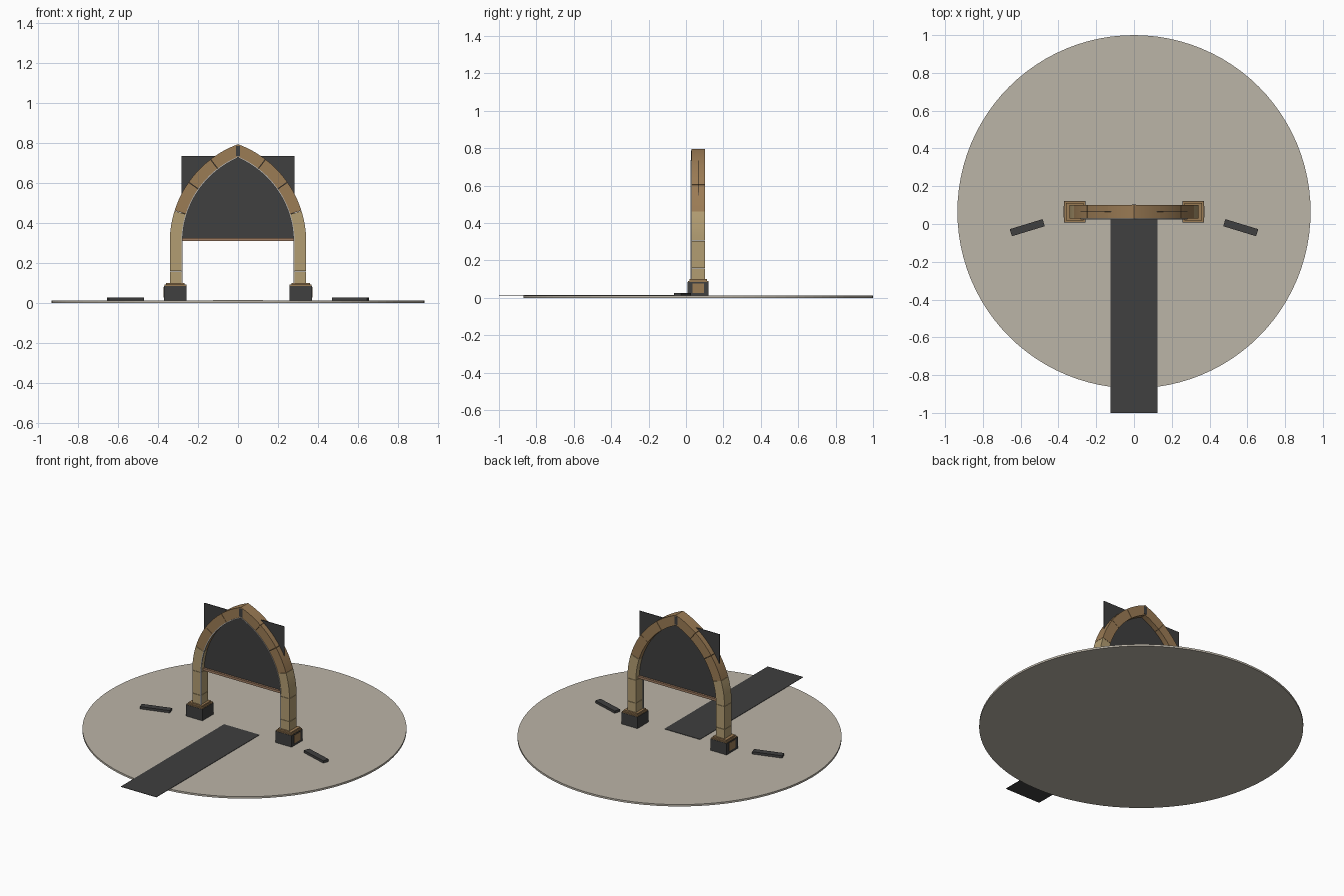
import bpy, bmesh, math
from mathutils import Matrix

cube = bpy.data.objects.get("Cube")
if cube:
    bpy.data.objects.remove(cube, do_unlink=True)


def material(name, r, g, b):
    m = bpy.data.materials.new(name)
    m.use_nodes = True
    m.diffuse_color = (r, g, b, 1)
    m.node_tree.nodes["Principled BSDF"].inputs["Base Color"].default_value = (r, g, b, 1)
    return m


SAND = material("pale sand", 0.50, 0.46, 0.39)
DARK = material("charcoal", 0.05, 0.05, 0.05)
TAN = material("tan stone", 0.45, 0.34, 0.17)
BROWN = material("brown stone", 0.33, 0.20, 0.09)
WOOD = material("reddish wood", 0.35, 0.20, 0.12)
GREY = material("light grey", 0.45, 0.44, 0.42)

YC = 0.065          # depth centre of the gate
SPRING = 0.305      # height where the arcs start
CX = -0.18          # arc centre of the +x half
R_OUT, R_IN = 0.522, 0.462
APEX = 70           # arc angle at the peak, degrees


def finish(name, bm, mat):
    bmesh.ops.recalc_face_normals(bm, faces=bm.faces)
    me = bpy.data.meshes.new(name)
    bm.to_mesh(me)
    bm.free()
    ob = bpy.data.objects.new(name, me)
    bpy.context.collection.objects.link(ob)
    me.materials.append(mat)
    return ob


def box(name, x, y, z, mat, turn=0):
    """Box from (min, max) ranges, turned about its own vertical axis."""
    bm = bmesh.new()
    bmesh.ops.create_cube(bm, size=1)
    size = [r[1] - r[0] for r in (x, y, z)]
    mid = [(r[0] + r[1]) / 2 for r in (x, y, z)]
    bm.transform(Matrix.Translation(mid) @ Matrix.Rotation(math.radians(turn), 4, 'Z')
                 @ Matrix.Diagonal((*size, 1)))
    return finish(name, bm, mat)


def side_range(s, a, b):
    return tuple(sorted((s * a, s * b)))


def arc_block(name, s, a0, a1, r0, r1, y0, y1, mat, steps=6):
    """Curved block of the pointed arch between two angles and two radii."""
    angles = [math.radians(a0 + (a1 - a0) * i / steps) for i in range(steps + 1)]

    def point(r, a):
        return s * max(0, CX + r * math.cos(a)), SPRING + r * math.sin(a)

    rows = []
    bm = bmesh.new()
    for a in angles:
        corners = [(r0, y0), (r1, y0), (r1, y1), (r0, y1)]
        row = []
        for r, y in corners:
            px, pz = point(r, a)
            row.append(bm.verts.new((px, y, pz)))
        rows.append(row)
    for p, q in zip(rows, rows[1:]):
        for k in range(4):
            n = (k + 1) % 4
            bm.faces.new((p[k], p[n], q[n], q[k]))
    bm.faces.new(rows[0])
    bm.faces.new(rows[-1])
    bmesh.ops.remove_doubles(bm, verts=bm.verts, dist=0.00001)
    ob = finish(name, bm, mat)
    bpy.context.view_layer.objects.active = ob
    ob.select_set(True)
    bpy.ops.object.shade_smooth_by_angle(angle=math.radians(30))
    ob.select_set(False)
    return ob


# Ground disc and path
bm = bmesh.new()
bmesh.ops.create_cone(bm, cap_ends=True, segments=96, radius1=0.935, radius2=0.935,
                      depth=0.012, matrix=Matrix.Translation((0, YC, 0.006)))
finish("ground_disc", bm, SAND)
box("path", (-0.125, 0.125), (-1, 0.038), (0.0125, 0.015), DARK)

front, back = YC - 0.036, YC + 0.036
for s, side in ((1, "left"), (-1, "right")):
    # Plinth with stepped cap and an outer plate
    box(side + "_plinth", side_range(s, 0.257, 0.371), (YC - 0.056, YC + 0.056), (0.012, 0.085), DARK)
    box(side + "_plinth_cap", side_range(s, 0.259, 0.369), (YC - 0.054, YC + 0.054), (0.085, 0.091), BROWN)
    box(side + "_plinth_step", side_range(s, 0.267, 0.361), (YC - 0.046, YC + 0.046), (0.091, 0.1), BROWN)
    box(side + "_plinth_plate", side_range(s, 0.371, 0.373), (YC - 0.03, YC + 0.03), (0.027, 0.078), BROWN)

    # Straight leg stones
    for i, (z0, z1) in enumerate(((0.1, 0.158), (0.16, SPRING - 0.001))):
        box(f"{side}_leg_stone_{i + 1}", side_range(s, 0.282, 0.342), (front, back), (z0, z1), TAN)

    # Curved arch stones
    step = APEX / 4
    for i in range(4):
        arc_block(f"{side}_arch_stone_{i + 1}", s, i * step + 0.1, (i + 1) * step - 0.1,
                  R_IN, R_OUT, front, back, TAN if i == 0 else BROWN)

    # Thin trim along the inner edge
    arc_block(side + "_arch_trim", s, 0, APEX - 1, R_IN - 0.004, R_IN + 0.002,
              front - 0.004, front + 0.004, GREY, 24)
    box(side + "_leg_trim", side_range(s, 0.278, 0.284), (front - 0.004, front + 0.004),
        (0.1, SPRING), GREY)

    # Low bar lying beside the gate
    box(side + "_ground_bar", side_range(s, 0.474, 0.656), (-0.039, 0), (0.012, 0.027), DARK, -17 * s)

# Keystone, hanging panel and its bottom rail
box("keystone", (-0.011, 0.011), (front - 0.001, back + 0.001), (0.735, 0.787), DARK)
box("panel", (-0.282, 0.282), (YC - 0.002, YC + 0.002), (0.322, 0.735), DARK)
box("panel_rail", (-0.282, 0.282), (YC - 0.015, YC + 0.015), (0.31, 0.325), WOOD)
